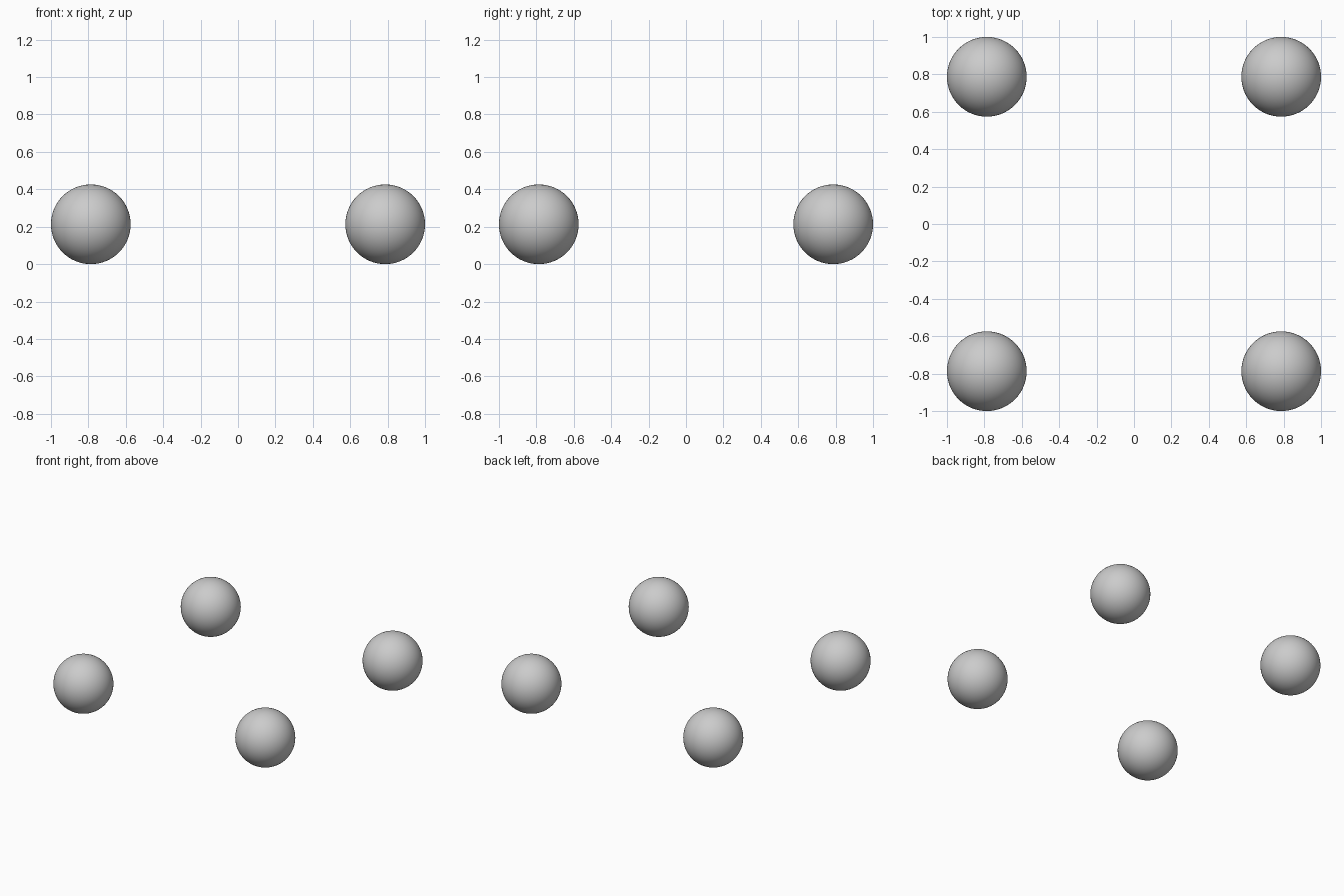
import bpy

if "Cube" in bpy.data.objects:
    bpy.data.objects.remove(bpy.data.objects["Cube"])

RADIUS = 0.213
OFFSET = 1.0 - RADIUS


def ball(name, x, y):
    bpy.ops.mesh.primitive_uv_sphere_add(
        segments=64, ring_count=32, radius=RADIUS, location=(x, y, RADIUS))
    obj = bpy.context.object
    obj.name = name
    bpy.ops.object.shade_smooth()


# Four equal balls on the corners of a square
for y_name, sy in (("front", -1), ("back", 1)):
    for x_name, sx in (("left", -1), ("right", 1)):
        ball(f"{y_name}_{x_name}_ball", sx * OFFSET, sy * OFFSET)
